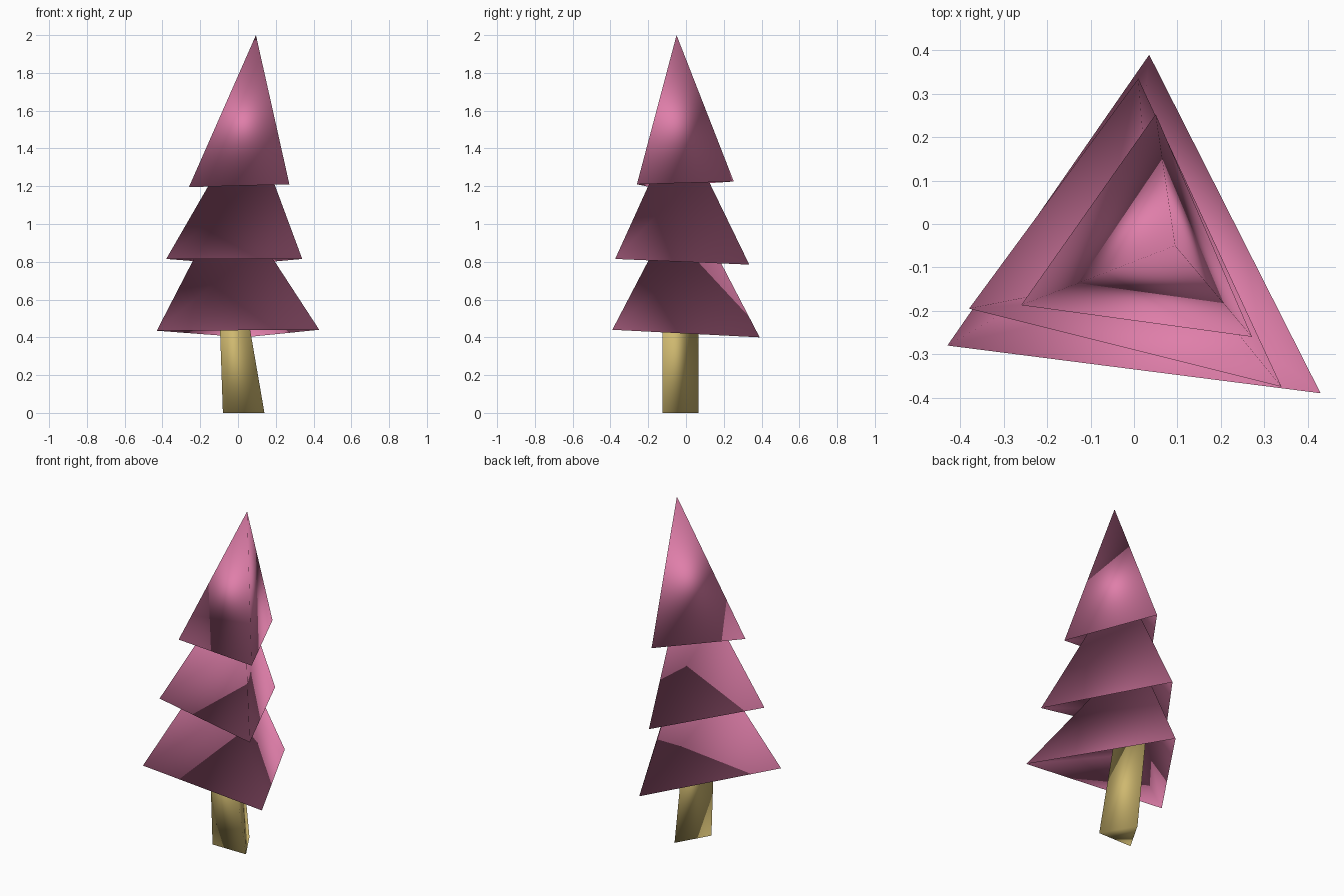
import bpy, bmesh

if "Cube" in bpy.data.objects:
    bpy.data.objects.remove(bpy.data.objects["Cube"])


def material(name, rgb):
    m = bpy.data.materials.new(name)
    m.diffuse_color = (*rgb, 1.0)
    m.use_nodes = True
    m.node_tree.nodes["Principled BSDF"].inputs["Base Color"].default_value = m.diffuse_color
    return m


def stack(name, rings, mat, tip=None):
    """Bridge a chain of three-cornered rings, closed by a cap or a tip."""
    bm = bmesh.new()
    loops = [[bm.verts.new(p) for p in ring] for ring in rings]
    for low, high in zip(loops, loops[1:]):
        for i in range(3):
            j = (i + 1) % 3
            bm.faces.new((low[i], low[j], high[j], high[i]))
    bm.faces.new(loops[0][::-1])
    if tip:
        top = bm.verts.new(tip)
        for i in range(3):
            bm.faces.new((loops[-1][i], loops[-1][(i + 1) % 3], top))
    else:
        bm.faces.new(loops[-1])
    bmesh.ops.recalc_face_normals(bm, faces=bm.faces)
    for f in bm.faces:
        f.smooth = True
    me = bpy.data.meshes.new(name)
    bm.to_mesh(me)
    bm.free()
    me.materials.append(mat)
    ob = bpy.data.objects.new(name, me)
    bpy.context.collection.objects.link(ob)
    return ob


pink = material("foliage pink", (0.74, 0.21, 0.40))
ochre = material("trunk ochre", (0.62, 0.48, 0.16))

# Trunk: leaning three-sided post
trunk_top = [(-0.10, -0.125, 0.58), (0.04, -0.125, 0.58), (-0.03, 0.065, 0.58)]
stack("trunk", [
    [(-0.08, -0.125, 0), (0.14, -0.125, 0), (0.03, 0.065, 0)],
    trunk_top,
], ochre)

# Foliage: three skirts with hollow undersides, alternating neck and rim
stack("foliage", [
    trunk_top,
    [(-0.43, -0.28, 0.435), (0.43, -0.39, 0.44), (0.035, 0.39, 0.40)],
    [(-0.19, -0.14, 0.90), (0.13, -0.15, 0.90), (0.01, 0.13, 0.90)],
    [(-0.38, -0.195, 0.815), (0.34, -0.375, 0.815), (0.01, 0.335, 0.785)],
    [(-0.10, -0.14, 1.30), (0.16, -0.155, 1.30), (0.03, 0.085, 1.30)],
    [(-0.26, -0.187, 1.195), (0.272, -0.26, 1.21), (0.05, 0.253, 1.225)],
], pink, tip=(0.095, -0.05, 2.0))
